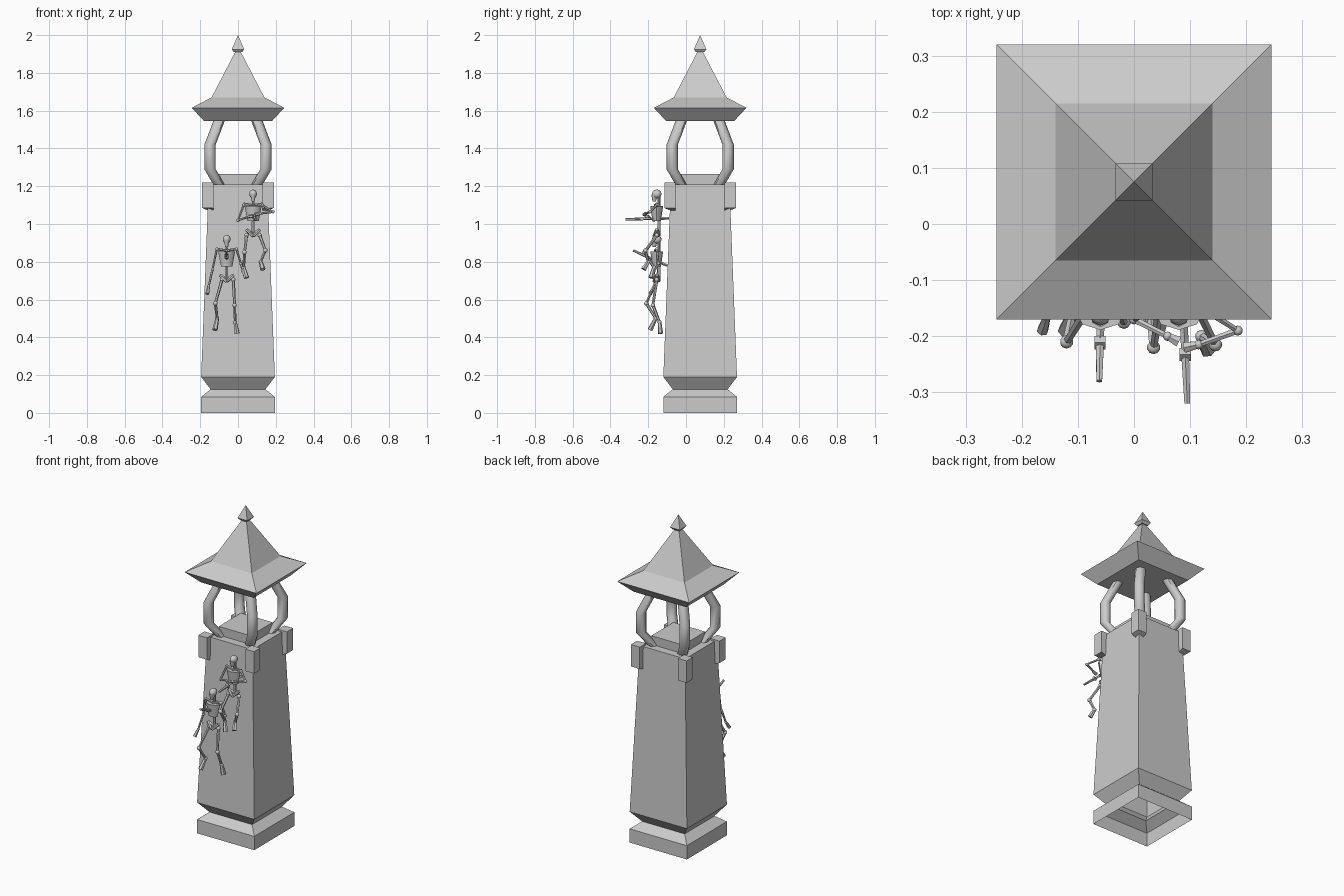
import bpy, bmesh, math
from mathutils import Vector, Matrix

cube = bpy.data.objects.get("Cube")
if cube:
    bpy.data.objects.remove(cube, do_unlink=True)

stone = bpy.data.materials.new("grey_stone")
stone.use_nodes = True
GREY = (0.6, 0.6, 0.6, 1)
stone.diffuse_color = GREY
stone.node_tree.nodes["Principled BSDF"].inputs["Base Color"].default_value = GREY

CY = 0.075  # tower axis in y


def finish(name, bm, angle=30):
    bmesh.ops.recalc_face_normals(bm, faces=bm.faces)
    mesh = bpy.data.meshes.new(name)
    bm.to_mesh(mesh)
    bm.free()
    ob = bpy.data.objects.new(name, mesh)
    bpy.context.collection.objects.link(ob)
    mesh.materials.append(stone)
    bpy.ops.object.select_all(action='DESELECT')
    ob.select_set(True)
    bpy.context.view_layer.objects.active = ob
    bpy.ops.object.shade_smooth_by_angle(angle=math.radians(angle))
    return ob


def square_stack(name, profile, cap_bottom=True):
    """Stack square rings of (half width, height); half width 0 is an apex."""
    bm = bmesh.new()
    last = None
    for half, z in profile:
        if half == 0:
            ring = [bm.verts.new((0, CY, z))] * 4
        else:
            ring = [bm.verts.new((sx * half, CY + sy * half, z))
                    for sx, sy in ((-1, -1), (1, -1), (1, 1), (-1, 1))]
        if last:
            for i in range(4):
                j = (i + 1) % 4
                quad = [last[i], last[j], ring[j], ring[i]]
                bm.faces.new(quad[:3] if half == 0 else quad)
        elif cap_bottom:
            bm.faces.new(ring[::-1])
        last = ring
    if profile[-1][0] > 0:
        bm.faces.new(last)
    return finish(name, bm, 15)


def rod(bm, a, b, r1, r2, sides=6):
    """Tapered rod between two points."""
    a, b = Vector(a), Vector(b)
    d = b - a
    m = Matrix.Translation((a + b) / 2) @ d.to_track_quat('Z', 'Y').to_matrix().to_4x4()
    bmesh.ops.create_cone(bm, cap_ends=True, segments=sides, radius1=r1,
                          radius2=r2, depth=d.length, matrix=m)


def ball(bm, p, size):
    m = Matrix.Translation(p) @ Matrix.Diagonal((*size, 1))
    bmesh.ops.create_icosphere(bm, subdivisions=2, radius=1, matrix=m)


# Tower body, open underneath, and the lamp plinth on top
square_stack("tower_body", [(0.195, 0), (0.195, 0.085), (0.145, 0.125),
                            (0.195, 0.19), (0.155, 1.21)], cap_bottom=False)
square_stack("lamp_plinth", [(0.105, 1.2), (0.108, 1.265)])

# Roof with flared eaves and finial
square_stack("roof", [(0.18, 1.545), (0.245, 1.615), (0.14, 1.67), (0.01, 1.92)])
square_stack("finial", [(0.022, 1.91), (0.033, 1.925), (0, 2.0)])

# Four corner brackets and bent posts
for sx, sy, place in ((1, -1, "front_left"), (-1, -1, "front_right"),
                      (1, 1, "back_left"), (-1, 1, "back_right")):
    bm = bmesh.new()
    bmesh.ops.create_cube(bm, size=1, matrix=Matrix.Translation(
        (sx * 0.16, CY + sy * 0.16, 1.14)) @ Matrix.Diagonal((0.06, 0.06, 0.16, 1)))
    for v in bm.verts:
        if v.co.z < 1.1 and (abs(v.co.x) > 0.16 or abs(v.co.y - CY) > 0.16):
            v.co.z += 0.025
    finish("bracket_" + place, bm)

    bm = bmesh.new()
    last = None
    for d, z in ((0.09, 1.19), (0.148, 1.29), (0.148, 1.42), (0.095, 1.56)):
        ring = []
        for k in range(8):
            t = math.tau * k / 8
            ring.append(bm.verts.new((sx * d + 0.03 * math.cos(t),
                                      CY + sy * d + 0.03 * math.sin(t), z)))
        if last:
            for k in range(8):
                n = (k + 1) % 8
                bm.faces.new((last[k], last[n], ring[n], ring[k]))
        else:
            bm.faces.new(ring[::-1])
        last = ring
    bm.faces.new(last)
    finish("post_" + place, bm, 50)


def skeleton(name, x, y, top, arms, legs, sword):
    """Hanging skeleton; arms and legs are joint chains, top is the skull crown."""
    # Skull with jaw
    bm = bmesh.new()
    ball(bm, (x, y, top - 0.026), (0.021, 0.026, 0.024))
    rod(bm, (x, y - 0.012, top - 0.03), (x, y - 0.013, top - 0.066), 0.017, 0.009)
    finish(name + "_skull", bm, 60)

    # Spine, collar bones and ribcage
    bm = bmesh.new()
    rod(bm, (x, y + 0.012, top - 0.04), (x, y + 0.012, top - 0.24), 0.007, 0.009)
    for s in (-1, 1):
        rod(bm, (x, y - 0.01, top - 0.085), (x + s * 0.052, y, top - 0.078), 0.006, 0.007)
    cage = Matrix.Translation((x, y, top - 0.13)) @ Matrix.Diagonal((1, 0.75, 1, 1))
    bmesh.ops.create_cone(bm, cap_ends=True, segments=8, radius1=0.03, radius2=0.045,
                          depth=0.08, matrix=cage)
    finish(name + "_ribcage", bm, 50)

    # Pelvis
    bm = bmesh.new()
    for s in (-1, 1):
        rod(bm, (x, y + 0.01, top - 0.245), (x + s * 0.036, y, top - 0.215), 0.012, 0.009)
        rod(bm, (x + s * 0.036, y, top - 0.215), (x, y - 0.015, top - 0.25), 0.009, 0.008)
    finish(name + "_pelvis", bm, 50)

    # Limbs: bones, joints, and a hand or foot at each end
    for part, chains in (("arm", arms), ("leg", legs)):
        size = 0.006 if part == "arm" else 0.008
        for side, chain in zip(("right", "left"), chains):
            bm = bmesh.new()
            for a, b in zip(chain[:-2], chain[1:-1]):
                rod(bm, a, b, size * 1.1, size * 0.9)
                ball(bm, a, [size * 1.5] * 3)
            ball(bm, chain[-2], [size * 1.4] * 3)
            rod(bm, chain[-2], chain[-1], size * 1.2, size * 1.8)
            finish(name + "_" + side + "_" + part, bm, 50)

    # Sword driven through the chest
    bm = bmesh.new()
    pommel, tip = Vector(sword[0]), Vector(sword[1])
    guard = pommel.lerp(tip, 0.38)
    rod(bm, pommel, guard, 0.006, 0.008)
    rod(bm, guard, tip, 0.007, 0.007, 4)
    rod(bm, guard - Vector((0.01, 0, 0)), guard + Vector((0.01, 0, 0)), 0.012, 0.012, 4)
    finish(name + "_sword", bm)


skeleton("upper_skeleton", 0.08, -0.155, 1.185,
         [[(0.03, -0.155, 1.1), (0, -0.17, 1.02), (0.06, -0.2, 1.04), (0.08, -0.21, 1.04)],
          [(0.13, -0.155, 1.1), (0.185, -0.19, 1.065), (0.115, -0.215, 1.055), (0.09, -0.22, 1.05)]],
         [[(0.045, -0.155, 0.94), (0.035, -0.22, 0.85), (0.03, -0.17, 0.77), (0.045, -0.185, 0.715)],
          [(0.115, -0.155, 0.94), (0.145, -0.215, 0.86), (0.12, -0.2, 0.8), (0.132, -0.225, 0.76)]],
         [(0.095, -0.32, 1.025), (0.085, -0.09, 1.03)])

skeleton("lower_skeleton", -0.06, -0.155, 0.945,
         [[(-0.112, -0.155, 0.867), (-0.135, -0.145, 0.76), (-0.155, -0.165, 0.67), (-0.163, -0.19, 0.63)],
          [(-0.008, -0.155, 0.867), (0.015, -0.145, 0.79), (0.025, -0.17, 0.75), (0.045, -0.18, 0.715)]],
         [[(-0.085, -0.155, 0.705), (-0.12, -0.21, 0.58), (-0.11, -0.16, 0.5), (-0.122, -0.19, 0.44)],
          [(-0.025, -0.155, 0.705), (-0.018, -0.175, 0.57), (-0.015, -0.14, 0.48), (-0.005, -0.135, 0.42)]],
         [(-0.062, -0.28, 0.86), (-0.058, -0.1, 0.78)])
